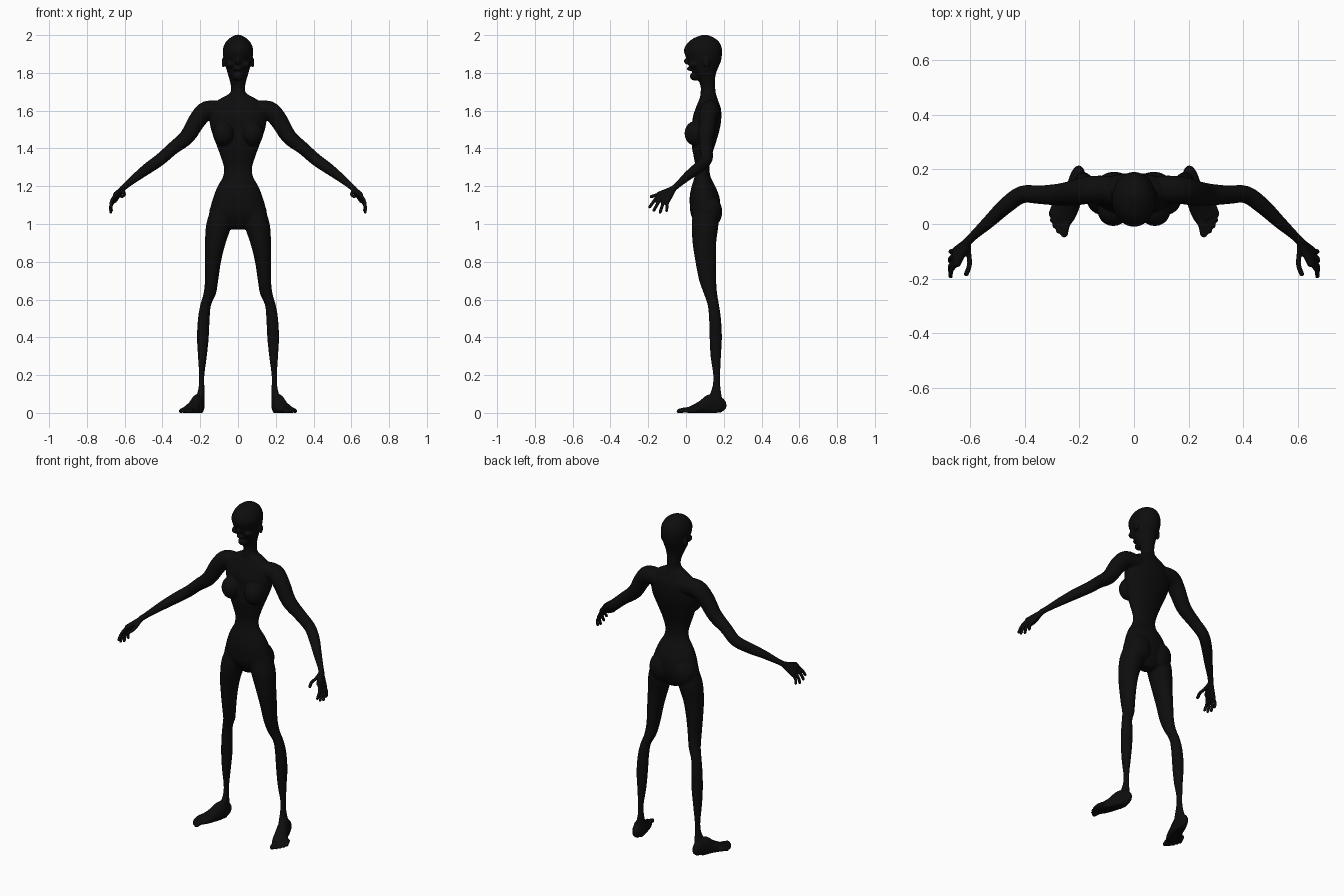
import bpy
import bmesh
import math
from mathutils import Vector, Matrix

default_cube = bpy.data.objects.get("Cube")
if default_cube:
    bpy.data.objects.remove(default_cube, do_unlink=True)


def make_material(name, colour):
    mat = bpy.data.materials.new(name)
    mat.use_nodes = True
    mat.diffuse_color = colour
    mat.node_tree.nodes["Principled BSDF"].inputs["Base Color"].default_value = colour
    return mat


black_skin = make_material("black skin", (0.004, 0.004, 0.004, 1))
SIDES = 24


def spline(rows, steps=4):
    """Smoothly interpolate rows of numbers with a Catmull-Rom curve."""
    result = []
    for i in range(len(rows) - 1):
        quad = (rows[max(i - 1, 0)], rows[i], rows[i + 1], rows[min(i + 2, len(rows) - 1)])
        for s in range(steps):
            t = s / steps
            result.append([b + 0.5 * t * (c - a + t * (2 * a - 5 * b + 4 * c - d + t * (3 * (b - c) + d - a)))
                           for a, b, c, d in zip(*quad)])
    result.append(list(rows[-1]))
    return result


def skin_rings(bm, rings):
    """Join a stack of point rings into a closed solid."""
    loops = [[bm.verts.new(p) for p in ring] for ring in rings]
    for low, high in zip(loops, loops[1:]):
        for i in range(SIDES):
            j = (i + 1) % SIDES
            bm.faces.new((low[i], low[j], high[j], high[i]))
    bm.faces.new(list(reversed(loops[0])))
    bm.faces.new(loops[-1])


def around():
    for i in range(SIDES):
        angle = math.tau * i / SIDES
        yield math.cos(angle), math.sin(angle)


def stack(bm, rows):
    """Level ellipses from rows of height, x limits and y limits."""
    rings = []
    for z, x0, x1, y0, y1 in spline(rows):
        centre = Vector(((x0 + x1) / 2, (y0 + y1) / 2, z))
        rings.append([centre + Vector((c * (x1 - x0) / 2, s * (y1 - y0) / 2, 0)) for c, s in around()])
    skin_rings(bm, rings)


def tube(bm, rows):
    """Round limb along a path; rows hold x, y, z, side radius, upright radius."""
    rows = spline(rows)
    points = [Vector(r[:3]) for r in rows]
    rings = []
    for i, row in enumerate(rows):
        along = (points[min(i + 1, len(rows) - 1)] - points[max(i - 1, 0)]).normalized()
        side = along.cross(Vector((0, 0, 1))).normalized()
        up = side.cross(along)
        rings.append([points[i] + side * c * row[3] + up * s * row[4] for c, s in around()])
    skin_rings(bm, rings)


def blob(bm, centre, radii):
    place = Matrix.Translation(centre) @ Matrix.Diagonal((*radii, 1))
    bmesh.ops.create_uvsphere(bm, u_segments=20, v_segments=12, radius=1, matrix=place)


def finger(bm, points, radius):
    """Round-ended digit through a few points."""
    tube(bm, [(*p, radius, radius) for p in points])
    for end in (points[0], points[-1]):
        blob(bm, end, (radius,) * 3)


bm = bmesh.new()

# Left leg, from hip to heel
stack(bm, [
    (1.08, .01, .143, .04, .17), (1.0, .03, .168, .03, .172), (.9, .065, .175, .035, .16),
    (.8, .09, .175, .05, .16), (.7, .105, .175, .07, .16), (.63, .117, .183, .095, .165),
    (.57, .143, .2, .115, .175), (.5, .15, .212, .122, .185), (.4, .155, .217, .125, .19),
    (.3, .165, .212, .13, .185), (.2, .178, .206, .144, .181), (.14, .178, .208, .14, .182),
    (.08, .177, .222, .12, .19), (.03, .177, .235, .11, .197),
])

# Left foot: turned outward, with a flat sole
foot = [(.203, .198, .012, .03), (.205, .178, .028, .08), (.214, .135, .034, .1),
        (.23, .09, .038, .07), (.25, .05, .044, .046), (.268, .018, .042, .03)]
tube(bm, [(x, y, h * .4, w, h * .6) for x, y, w, h in foot])
toe_tips = [(.256, -.036), (.277, -.026), (.29, -.007), (.299, .014), (.304, .036)]
for i, (x, y) in enumerate(toe_tips):
    r = .014 if i == 0 else .010
    base = (.242 + .012 * i, .03 + .011 * i, .018)
    finger(bm, [base, ((base[0] + x) / 2, (base[1] + y) / 2, .016), (x, y, .009)], r)

# Left arm, from shoulder to wrist
arm = [(.09, .127, 1.6, .05), (.165, .125, 1.6, .051), (.215, .115, 1.55, .047),
       (.27, .108, 1.462, .041), (.345, .107, 1.4, .034), (.41, .108, 1.343, .032),
       (.47, .067, 1.3, .03), (.53, .01, 1.255, .024), (.585, -.04, 1.21, .017),
       (.615, -.07, 1.185, .016)]
tube(bm, [(*row, row[3]) for row in arm])

# Left hand: a fan of palm bones, each ending in a curled finger
wrist = (.607, -.062, 1.19)
finger_tips = [(.672, -.192, 1.09), (.675, -.17, 1.072), (.674, -.137, 1.062), (.67, -.103, 1.07)]
for i, tip in enumerate(finger_tips):
    knuckle = (.648 + .002 * i, -.145 + .016 * i, 1.157 - .011 * i)
    finger(bm, [wrist, knuckle], .014)
    middle = [(k + t) / 2 for k, t in zip(knuckle, tip)]
    finger(bm, [knuckle, (middle[0] + .009, *middle[1:]), tip], .0088)
finger(bm, [wrist, (.605, -.11, 1.165), (.603, -.15, 1.155), (.615, -.184, 1.145)], .0095)

# Left breast, buttock, ear and cheek
blob(bm, (.076, .05, 1.48), (.058, .058, .066))
blob(bm, (.072, .127, 1.065), (.074, .065, .085))
blob(bm, (.078, .11, 1.855), (.008, .018, .028))
blob(bm, (.04, .04, 1.845), (.024, .028, .02))

# Copy the limbs to the right side
copy = bmesh.ops.duplicate(bm, geom=bm.verts[:] + bm.edges[:] + bm.faces[:])
for item in copy["geom"]:
    if isinstance(item, bmesh.types.BMVert):
        item.co.x *= -1

# Torso, neck and head
core = [
    (.97, .03, .075, .14), (1.0, .11, .05, .16), (1.05, .152, .026, .178),
    (1.1, .143, .02, .182), (1.15, .128, .02, .175), (1.2, .108, .03, .155),
    (1.25, .08, .045, .13), (1.3, .075, .05, .125), (1.36, .093, .04, .135),
    (1.42, .115, .03, .155), (1.5, .143, .035, .178), (1.56, .152, .035, .187),
    (1.61, .15, .05, .185), (1.645, .122, .064, .173), (1.67, .082, .074, .165),
    (1.692, .044, .076, .158), (1.72, .037, .078, .155), (1.76, .044, .066, .153),
]
skull = [
    (1.8, .056, .036, .16), (1.84, .067, .018, .176), (1.87, .075, .004, .187),
    (1.92, .081, -.011, .191), (1.96, .067, .01, .178), (1.985, .043, .043, .15),
    (2.002, .01, .09, .11),
]
stack(bm, [(z, -w, w, front, back) for z, w, front, back in core + skull])

# Nose, lips and chin
blob(bm, (0, .014, 1.862), (.012, .026, .02))
blob(bm, (0, .024, 1.822), (.022, .02, .012))
blob(bm, (0, .052, 1.782), (.028, .032, .024))

# Flatten the soles, then fuse everything into one smooth skin
for v in bm.verts:
    v.co.z = max(v.co.z, 0)
bmesh.ops.recalc_face_normals(bm, faces=bm.faces)
mesh = bpy.data.meshes.new("body")
bm.to_mesh(mesh)
bm.free()
mesh.materials.append(black_skin)
body = bpy.data.objects.new("body", mesh)
bpy.context.collection.objects.link(body)
fuse = body.modifiers.new("fuse", "REMESH")
fuse.mode = "VOXEL"
fuse.voxel_size = 0.0045
fuse.use_smooth_shade = True
soften = body.modifiers.new("soften", "SMOOTH")
soften.factor = 0.5
soften.iterations = 5

# Eyes
for name, sign in (("left_eye", 1), ("right_eye", -1)):
    eye = bmesh.new()
    blob(eye, (sign * .03, .022, 1.878), (.014, .013, .009))
    for face in eye.faces:
        face.smooth = True
    eye_mesh = bpy.data.meshes.new(name)
    eye.to_mesh(eye_mesh)
    eye.free()
    eye_mesh.materials.append(black_skin)
    bpy.context.collection.objects.link(bpy.data.objects.new(name, eye_mesh))
